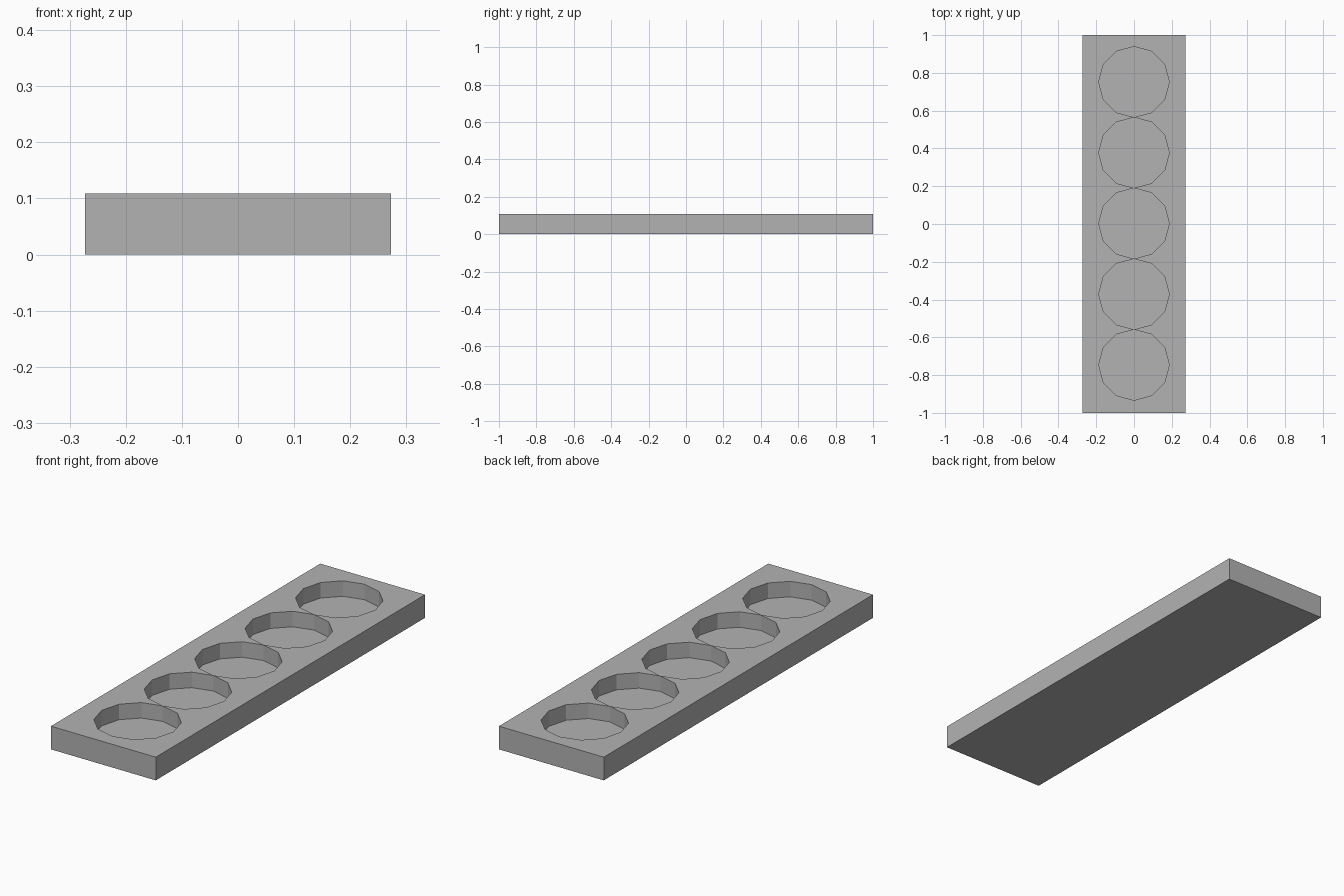
import bpy
import bmesh
from mathutils import Matrix

cube = bpy.data.objects.get("Cube")
if cube:
    bpy.data.objects.remove(cube, do_unlink=True)

WIDTH, LENGTH, HEIGHT = 0.545, 2.0, 0.109
FLOOR_Z = 0.036
RADIUS, SPACING, OFFSET, SIDES, COUNT = 0.187, 0.3745, 0.003, 12, 5

# Single plain grey
grey = bpy.data.materials.new("plain_grey")
grey.use_nodes = True
colour = (0.45, 0.45, 0.45, 1)
grey.diffuse_color = colour
grey.node_tree.nodes["Principled BSDF"].inputs["Base Color"].default_value = colour


def make_object(name, bm):
    mesh = bpy.data.meshes.new(name)
    bm.to_mesh(mesh)
    bm.free()
    mesh.materials.append(grey)
    obj = bpy.data.objects.new(name, mesh)
    bpy.context.collection.objects.link(obj)
    return obj


# Rectangular block
bm = bmesh.new()
bmesh.ops.create_cube(bm, size=1, matrix=Matrix.Translation((0, 0, HEIGHT / 2))
                      @ Matrix.Diagonal((WIDTH, LENGTH, HEIGHT, 1)))
tray = make_object("tray_block", bm)

# Row of twelve-sided recess cutters, each with a corner on the long axis
bm = bmesh.new()
for i in range(COUNT):
    y = OFFSET + (i - (COUNT - 1) / 2) * SPACING
    bmesh.ops.create_cone(bm, cap_ends=True, segments=SIDES,
                          radius1=RADIUS, radius2=RADIUS, depth=HEIGHT,
                          matrix=Matrix.Translation((0, y, FLOOR_Z + HEIGHT / 2)))
cutter = make_object("recess_cutter", bm)
cutter.hide_render = True

# Cut the round recesses into the block
cut = tray.modifiers.new("recesses", 'BOOLEAN')
cut.operation = 'DIFFERENCE'
cut.solver = 'EXACT'
cut.object = cutter
bpy.context.view_layer.objects.active = tray
bpy.ops.object.modifier_apply(modifier=cut.name)
bpy.data.objects.remove(cutter, do_unlink=True)
